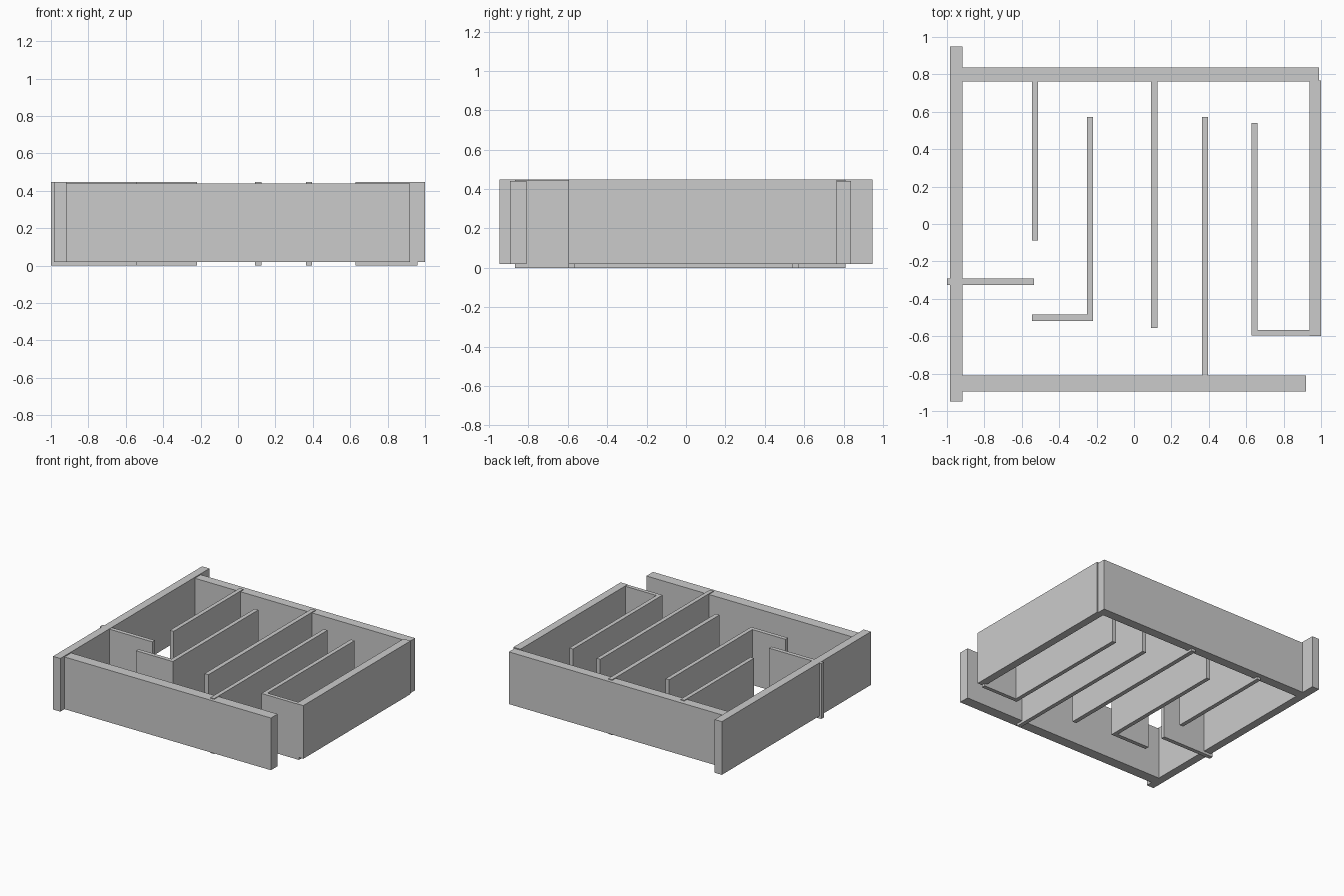
import bpy
import bmesh

if "Cube" in bpy.data.objects:
    bpy.data.objects.remove(bpy.data.objects["Cube"])

THICK_Z = (0.02, 0.44)     # front and back outer walls
SIDE_Z = (0.02, 0.448)     # left and right outer walls
THIN_Z = (0.0, 0.446)      # thin partitions


def prism(name, outline, z):
    """Extrude a floor-plan outline (counter-clockwise) between two heights."""
    bm = bmesh.new()
    base = bm.faces.new([bm.verts.new((x, y, z[0])) for x, y in outline])
    top = bmesh.ops.extrude_face_region(bm, geom=[base])["geom"]
    bmesh.ops.translate(bm, vec=(0, 0, z[1] - z[0]),
                        verts=[v for v in top if isinstance(v, bmesh.types.BMVert)])
    bmesh.ops.recalc_face_normals(bm, faces=bm.faces)
    mesh = bpy.data.meshes.new(name)
    bm.to_mesh(mesh)
    bm.free()
    bpy.context.collection.objects.link(bpy.data.objects.new(name, mesh))


def wall(name, x0, x1, y0, y1, z):
    prism(name, [(x0, y0), (x1, y0), (x1, y1), (x0, y1)], z)


# Thick outer walls
wall("left_outer_wall", -0.983, -0.918, -0.948, 0.948, SIDE_Z)
wall("back_outer_wall", -0.918, 0.99, 0.763, 0.838, THICK_Z)
wall("front_outer_wall", -0.918, 0.92, -0.895, -0.81, THICK_Z)
wall("right_outer_wall", 0.937, 1.0, -0.598, 0.767, SIDE_Z)

# Straight thin partitions, running into the walls they meet
wall("left_partition", -0.545, -0.512, -0.087, 0.80, THIN_Z)
wall("centre_partition", 0.09, 0.125, -0.555, 0.81, THIN_Z)
wall("front_partition", 0.363, 0.396, -0.868, 0.572, THIN_Z)
wall("left_stub_partition", -1.0, -0.535, -0.325, -0.292, THIN_Z)

# L-shaped thin partitions
prism("inner_corner_partition",
      [(-0.545, -0.518), (-0.218, -0.518), (-0.218, 0.572),
       (-0.251, 0.572), (-0.251, -0.485), (-0.545, -0.485)], THIN_Z)
prism("right_corner_partition",
      [(0.627, -0.597), (0.96, -0.597), (0.96, -0.566),
       (0.66, -0.566), (0.66, 0.54), (0.627, 0.54)], THIN_Z)
